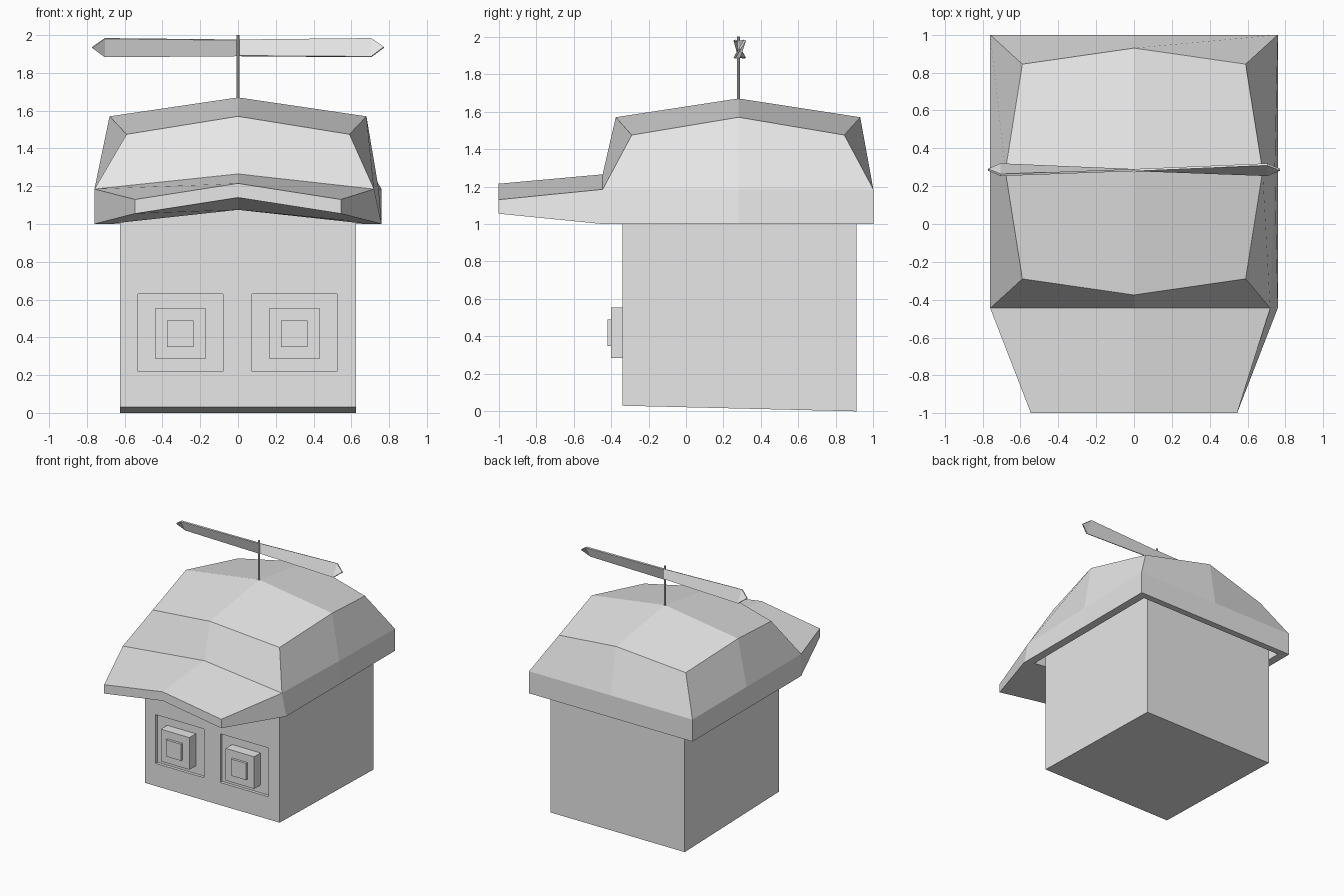
import bpy, bmesh, math
from mathutils import Vector

cube = bpy.data.objects.get("Cube")
if cube:
    bpy.data.objects.remove(cube, do_unlink=True)

grey = bpy.data.materials.new("light_grey")
grey.use_nodes = True
grey.diffuse_color = (0.8, 0.8, 0.8, 1)
grey.node_tree.nodes["Principled BSDF"].inputs["Base Color"].default_value = (0.8, 0.8, 0.8, 1)


def finish(bm, name):
    """Turn a bmesh into a flat shaded object."""
    bmesh.ops.recalc_face_normals(bm, faces=bm.faces)
    mesh = bpy.data.meshes.new(name)
    bm.to_mesh(mesh)
    bm.free()
    mesh.materials.append(grey)
    obj = bpy.data.objects.new(name, mesh)
    bpy.context.collection.objects.link(obj)
    return obj


def bridge(bm, a, b, closed=True, skip=()):
    """Join two rows of vertices with quads."""
    n = len(a)
    for i in range(n if closed else n - 1):
        if i not in skip:
            j = (i + 1) % n
            bm.faces.new((a[i], a[j], b[j], b[i]))


MID_Y = 0.28  # depth of the propeller axis

# Head: a front wall divided into cells, so the eyes are cut into it
xs = (-0.625, -0.53, -0.08, 0.073, 0.523, 0.625)
zs = (0.03, 0.22, 0.63, 1.13)
FRONT, BACK = -0.34, 0.91
bm = bmesh.new()
rows = [[bm.verts.new((x, FRONT, z)) for x in xs] for z in zs]
for lower, upper in zip(rows, rows[1:]):
    bridge(bm, lower, upper, closed=False)
bm.faces.ensure_lookup_table()
eyes = [bm.faces[6], bm.faces[8]]

# Walls run back from the border of the front wall
border = [e for e in bm.edges if e.is_boundary]
made = bmesh.ops.extrude_edge_only(bm, edges=border)["geom"]
for v in [g for g in made if isinstance(g, bmesh.types.BMVert)]:
    v.co.y = BACK
    if v.co.z < 0.05:
        v.co.z = 0
back_edges = [e for e in bm.edges if e.is_boundary]
bmesh.ops.contextual_create(bm, geom=back_edges)

# Eyes: shallow recess, then two stepped square blocks
steps = ((0.225, 0.205, -0.315), (0.1325, 0.135, -0.315), (0.1325, 0.135, -0.40),
         (0.07, 0.07, -0.40), (0.07, 0.07, -0.42))
for face in eyes:
    cx = face.calc_center_median().x
    cz = 0.425
    for hx, hz, y in steps:
        face = bmesh.ops.extrude_discrete_faces(bm, faces=[face])["faces"][0]
        c = face.calc_center_median()
        for v in face.verts:
            v.co = (cx + math.copysign(hx, v.co.x - c.x), y,
                    cz + math.copysign(hz, v.co.z - c.z))
        cz = 0.42
finish(bm, "head_with_eyes")

# Cap: loops of eight points, front left corner first, then round by the front
bm = bmesh.new()


def loop(x, front, back, z, mid_x=None, mid_front=None, mid_back=None, mid_z=None, front_z=None):
    mx = x if mid_x is None else mid_x
    mf = front if mid_front is None else mid_front
    mb = back if mid_back is None else mid_back
    mz = z if mid_z is None else mid_z
    fz = mz if front_z is None else front_z
    return [bm.verts.new(p) for p in (
        (-x, front, z), (0, mf, fz), (x, front, z), (mx, MID_Y, mz),
        (x, back, z), (0, mb, mz), (-x, back, z), (-mx, MID_Y, mz))]


ceiling = loop(0.69, -0.40, 0.945, 1.15)
inner = loop(0.69, -0.40, 0.945, 1.0, front_z=1.075)
bottom = loop(0.76, -0.445, 1.0, 1.0, front_z=1.075)
rim = loop(0.76, -0.445, 1.0, 1.185, front_z=1.265)
crown = loop(0.59, -0.29, 0.845, 1.475, 0.68, -0.375, 0.93, 1.57)
rim[2].co.x = 0.72
rim[3].co.x = 0.745

bm.faces.new(ceiling)
bridge(bm, ceiling, inner)
bridge(bm, inner, bottom)
bridge(bm, bottom, rim, skip=(0, 1))
bridge(bm, rim, crown)
peak = bm.verts.new((0, MID_Y, 1.67))
for i in (0, 2, 4, 6):
    bm.faces.new((crown[i], crown[i + 1], peak, crown[i - 1]))

# Brim: the open front of the rim drawn forward
top_edge, low_edge = [[bm.verts.new((x, -1, z + dz)) for x, dz in
                       ((-0.545, 0), (0, 0.085), (0.545, 0))] for z in (1.13, 1.055)]
bridge(bm, rim[:3], top_edge, closed=False)
bridge(bm, top_edge, low_edge, closed=False)
bridge(bm, low_edge, bottom[:3], closed=False)
for i in (0, 2):
    bm.faces.new((rim[i], top_edge[i], low_edge[i], bottom[i]))
finish(bm, "cap_with_brim")

# Propeller rod
bm = bmesh.new()
bmesh.ops.create_cone(bm, cap_ends=True, segments=8, radius1=0.008, radius2=0.008, depth=0.36)
bmesh.ops.translate(bm, verts=bm.verts, vec=(0, MID_Y, 1.82))
finish(bm, "propeller_rod")

# Propeller blades: upright at the rod, twisted towards the pointed tips
for side, name in ((-1, "propeller_blade_right"), (1, "propeller_blade_left")):
    bm = bmesh.new()
    root = [bm.verts.new((0, MID_Y + 0.005, z)) for z in (1.89, 1.975)]
    end = [bm.verts.new((side * 0.705, MID_Y + 0.007 + side * dy, z))
           for dy, z in ((-0.028, 1.885), (0.028, 1.982))]
    tip = bm.verts.new((side * 0.772, MID_Y + 0.007, 1.935))
    bm.faces.new((root[0], end[0], end[1], root[1]))
    bm.faces.new((end[0], tip, end[1]))
    blade = finish(bm, name)
    solid = blade.modifiers.new("thickness", "SOLIDIFY")
    solid.thickness = 0.012
    solid.offset = 0
